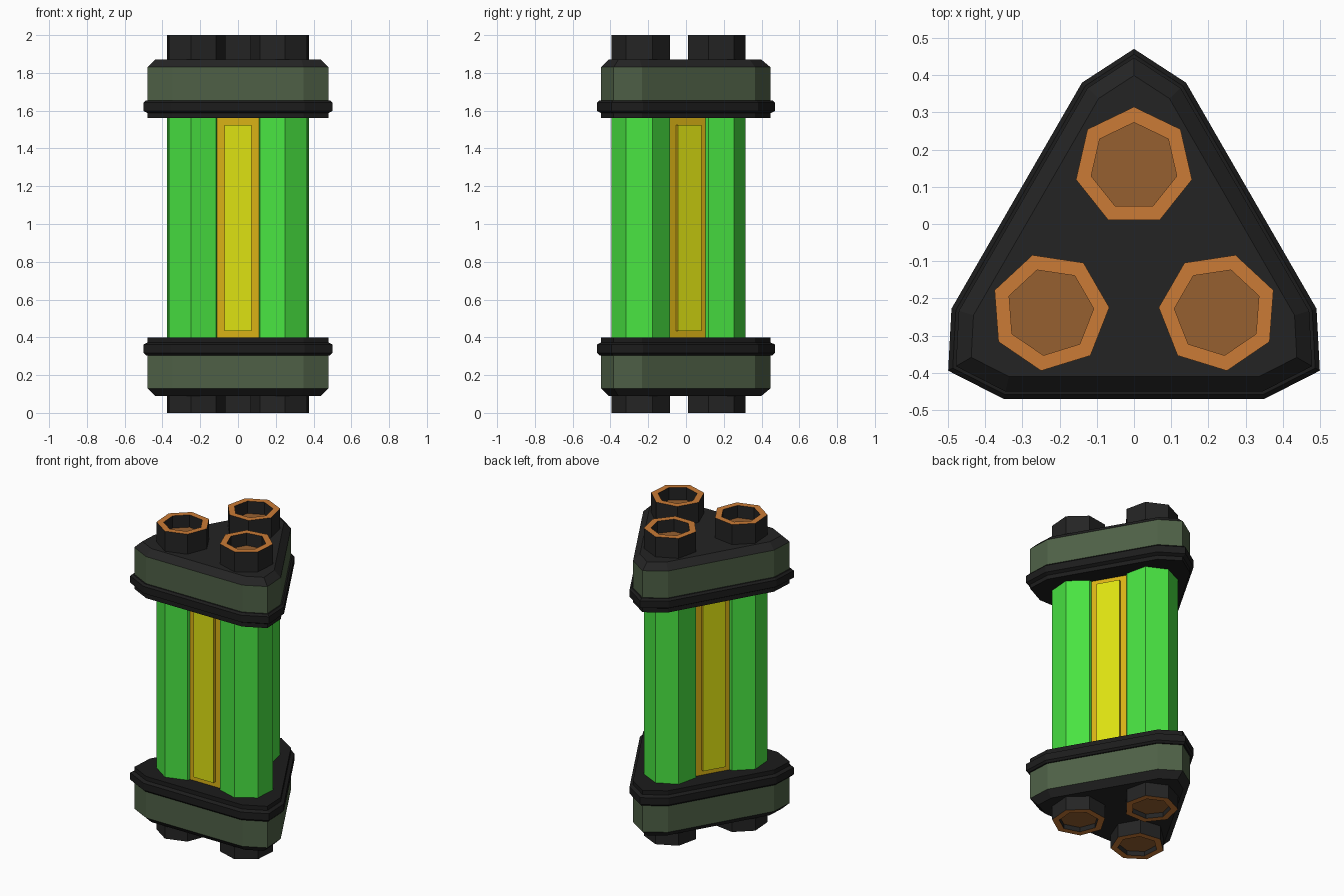
import bpy, bmesh, math
from mathutils import Vector, Matrix

if "Cube" in bpy.data.objects:
    bpy.data.objects.remove(bpy.data.objects["Cube"])

CENTRE = Vector((0, -0.106))      # centre of the threefold symmetry


def material(name, r, g, b):
    m = bpy.data.materials.new(name)
    lin = [(c / 255 / 12.92) if c < 10 else ((c / 255 + 0.055) / 1.055) ** 2.4 for c in (r, g, b)]
    m.diffuse_color = (*lin, 1)
    m.use_nodes = True
    m.node_tree.nodes["Principled BSDF"].inputs["Base Color"].default_value = m.diffuse_color
    return m


GREEN = material("green glow", 73, 228, 66)
YELLOW = material("yellow panel", 222, 226, 18)
GOLD = material("gold frame", 218, 178, 22)
OLIVE = material("olive casing", 78, 96, 70)
DARK = material("dark metal", 36, 36, 36)
BLACK = material("black rubber", 28, 28, 28)
COPPER = material("copper rim", 203, 123, 54)
BROWN = material("brown contact", 150, 96, 48)


def loft(name, rings, mats):
    """Join rings of points with one material per band; mats[0] and mats[-1] are the end caps."""
    bm = bmesh.new()
    slots = list(dict.fromkeys(mats))
    loops = [[bm.verts.new(p) for p in ring] for ring in rings]
    n = len(loops[0])
    bm.faces.new(loops[0]).material_index = slots.index(mats[0])
    bm.faces.new(loops[-1]).material_index = slots.index(mats[-1])
    for k in range(len(loops) - 1):
        for i in range(n):
            j = (i + 1) % n
            f = bm.faces.new((loops[k][i], loops[k][j], loops[k + 1][j], loops[k + 1][i]))
            f.material_index = slots.index(mats[k + 1])
    bmesh.ops.recalc_face_normals(bm, faces=bm.faces)
    me = bpy.data.meshes.new(name)
    bm.to_mesh(me)
    bm.free()
    for m in slots:
        me.materials.append(m)
    ob = bpy.data.objects.new(name, me)
    bpy.context.collection.objects.link(ob)
    return ob


def outline(inset):
    """Rounded-triangle nine-sided outline, inset evenly with mitred corners."""
    corner = [Vector((0.14, 0.486)), Vector((0, 0.577)), Vector((-0.14, 0.486))]
    pts = [Matrix.Rotation(math.radians(120 * k), 2) @ p for k in range(3) for p in corner]
    out = []
    for i, p in enumerate(pts):
        a = (p - pts[i - 1]).normalized()
        b = (pts[(i + 1) % 9] - p).normalized()
        na, nb = Vector((-a.y, a.x)), Vector((-b.y, b.x))
        out.append(p + (na + nb) * inset / (1 + na.dot(nb)) + CENTRE)
    return out


# End collars: olive casing with dark bevelled cap, plus a black flange
CASING = [(1.65, 0.02), (1.83, 0.02), (1.87, 0.06)]
FLANGE = [(1.56, 0.02), (1.587, 0.02), (1.598, 0.0), (1.643, 0.0), (1.655, 0.012)]
for end, flip in (("top", False), ("bottom", True)):
    def rings(profile):
        return [[(p.x, p.y, 1.96 - z if flip else z) for p in outline(d)] for z, d in profile]
    loft(end + "_casing", rings(CASING), [OLIVE, OLIVE, DARK, DARK])
    loft(end + "_flange", rings(FLANGE), [BLACK] * 6)

# Seven-sided tubes with recessed contacts at both ends
TUBE = [(0.03, 0.118), (0, 0.118), (0, 0.16), (0.39, 0.16),
        (1.57, 0.16), (2, 0.16), (2, 0.118), (1.92, 0.118)]
TUBE_MATS = [BROWN, DARK, COPPER, DARK, GREEN, DARK, COPPER, DARK, BROWN]
for k in range(3):
    ang = math.radians(90 + 120 * k)
    c = CENTRE + 0.261 * Vector((math.cos(ang), math.sin(ang)))
    loft(f"tube_{k + 1}",
         [[(c.x + r * math.cos(ang + math.tau * i / 7), c.y + r * math.sin(ang + math.tau * i / 7), z)
           for i in range(7)] for z, r in TUBE], TUBE_MATS)

# Framed panels in the gaps between the tubes
for k in range(3):
    ang = math.radians(-90 + 120 * k)
    n = Vector((math.cos(ang), math.sin(ang)))
    t = Vector((-n.y, n.x))

    def rect(dist, half, z0, z1):
        return [(*(CENTRE + n * dist + t * s), z)
                for s, z in ((-half, z0), (half, z0), (half, z1), (-half, z1))]
    loft(f"panel_frame_{k + 1}", [rect(0.19, 0.11, 0.395, 1.565), rect(0.23, 0.11, 0.395, 1.565)], [GOLD] * 3)
    loft(f"panel_{k + 1}", [rect(0.22, 0.072, 0.433, 1.525), rect(0.25, 0.072, 0.433, 1.525)],
         [GOLD, GOLD, YELLOW])
